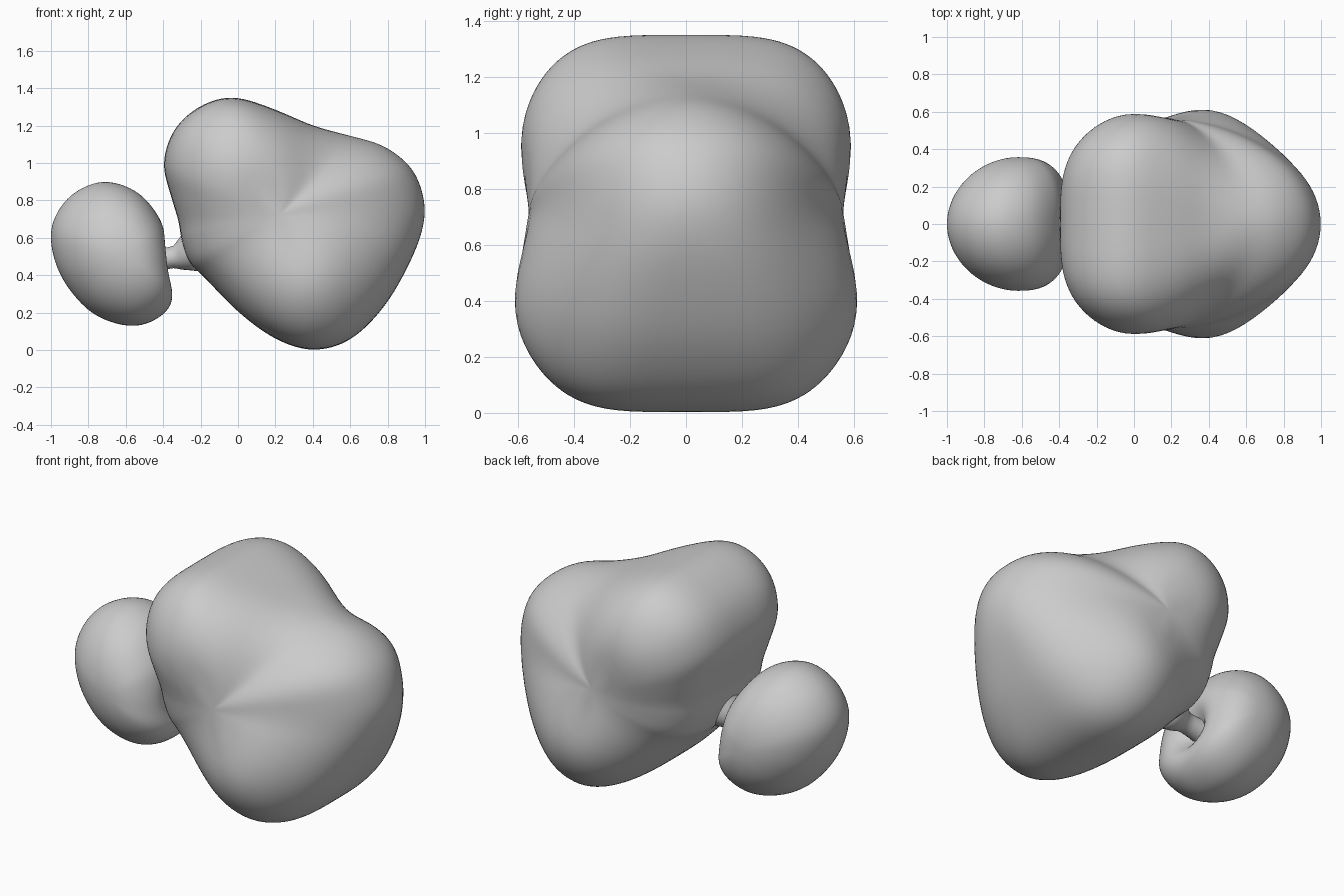
import bpy, bmesh, math
from mathutils import Vector

if "Cube" in bpy.data.objects:
    bpy.data.objects.remove(bpy.data.objects["Cube"])


def gauss(x, z, cx, cz, s):
    return math.exp(-((x - cx) ** 2 + (z - cz) ** 2) / s ** 2)


def smooth_outline(pts, sub):
    # closed uniform cubic B-spline blended with Catmull-Rom through the outline points
    out, n = [], len(pts)
    for i in range(n):
        a, b, c, d = (Vector(pts[(i + k) % n]) for k in (-1, 0, 1, 2))
        for j in range(sub):
            t = j / sub
            out.append(0.5 * (2 * b + (c - a) * t + (2 * a - 5 * b + 4 * c - d) * t * t
                              + (3 * b - a - 3 * c + d) * t ** 3))
    for _ in range(6):  # even out small kinks
        m = len(out)
        out = [(out[i - 1] + 2 * out[i] + out[(i + 1) % m]) / 4 for i in range(m)]
    return out


def finish(name, bm):
    bmesh.ops.recalc_face_normals(bm, faces=bm.faces)
    for f in bm.faces:
        f.smooth = True
    me = bpy.data.meshes.new(name)
    bm.to_mesh(me)
    bm.free()
    ob = bpy.data.objects.new(name, me)
    bpy.context.collection.objects.link(ob)
    return ob


def skin_rings(bm, rings, ends):
    for a, b in zip(rings, rings[1:]):
        for i in range(len(a)):
            j = (i + 1) % len(a)
            bm.faces.new((a[i], a[j], b[j], b[i]))
    for ring, pole in zip((rings[0], rings[-1]), ends):
        v = bm.verts.new(pole)
        for i in range(len(ring)):
            bm.faces.new((ring[i], ring[(i + 1) % len(ring)], v))


def pillow(name, pts, centre, width, power, dent=None, steps=48):
    # front outline inflated in y by a superellipse section
    bm = bmesh.new()
    curve, c, rings = smooth_outline(pts, 8), Vector(centre), []
    for k in range(1, steps):
        phi = -math.pi / 2 + math.pi * k / steps
        ring = []
        for s in curve:
            n = power(*s)
            t = math.cos(phi) ** (2 / n)
            p = c + (s - c) * t
            y = math.copysign(abs(math.sin(phi)) ** (2 / n), phi) * width(*p)
            if abs(phi) < 1e-6:
                y = 0
            co = Vector((p.x, y, p.y))
            if dent:
                co.x -= dent(co)
            ring.append(bm.verts.new(co))
        rings.append(ring)
    w = width(*c)
    skin_rings(bm, rings, ((c.x, -w, c.y), (c.x, w, c.y)))
    return finish(name, bm)


# Large lobed body
pillow("body",
       [(-0.02, 1.352), (-0.2, 1.305), (-0.34, 1.18), (-0.398, 1.0), (-0.36, 0.83),
        (-0.318, 0.69), (-0.3, 0.58), (-0.26, 0.47), (-0.18, 0.39), (0.0, 0.205),
        (0.2, 0.06), (0.4, 0.0), (0.6, 0.055), (0.78, 0.23), (0.91, 0.45),
        (0.985, 0.64), (0.995, 0.8), (0.93, 0.97), (0.78, 1.09), (0.6, 1.145),
        (0.4, 1.2), (0.2, 1.285)],
       (0.22, 0.72),
       lambda x, z: 0.515 + 0.08 * gauss(x, z, -0.04, 0.98, 0.32)
       + 0.105 * gauss(x, z, 0.4, 0.36, 0.33),
       lambda x, z: 2.9 - 0.8 * gauss(x, z, 1.0, 0.75, 0.35)
       - 1.0 * gauss(x, z, 0.62, 1.18, 0.33)
       + 1.2 * gauss(x, z, 0.4, 0.0, 0.4) + 1.2 * gauss(x, z, -0.15, 1.33, 0.4))

# Small side blob, hollowed around the neck
pillow("side_blob",
       [(-0.71, 0.902), (-0.87, 0.845), (-0.97, 0.73), (-1.002, 0.59), (-0.95, 0.4),
        (-0.82, 0.23), (-0.68, 0.15), (-0.53, 0.13), (-0.4, 0.19), (-0.34, 0.29),
        (-0.35, 0.42), (-0.37, 0.56), (-0.41, 0.69), (-0.53, 0.84)],
       (-0.62, 0.51),
       lambda x, z: 0.357,
       lambda x, z: 1.92 + 0.75 * gauss(x, z, -0.35, 0.45, 0.35),
       lambda v: 0.12 * math.exp(-(v.y ** 2 + (v.z - 0.46) ** 2) / 0.11 ** 2)
       if v.x > -0.6 else 0)

# Thin flared neck joining the two
bm = bmesh.new()
rings = []
for x, z, r in [(-0.54, 0.47, 0.1), (-0.49, 0.475, 0.075), (-0.44, 0.48, 0.062),
                (-0.38, 0.49, 0.058), (-0.345, 0.498, 0.06), (-0.32, 0.512, 0.078),
                (-0.3, 0.525, 0.095), (-0.27, 0.54, 0.112), (-0.2, 0.55, 0.13)]:
    rings.append([bm.verts.new((x, r * math.cos(a), z + r * math.sin(a)))
                  for a in (2 * math.pi * i / 32 for i in range(32))])
skin_rings(bm, rings, ((-0.54, 0, 0.47), (-0.2, 0, 0.55)))
finish("neck", bm)
